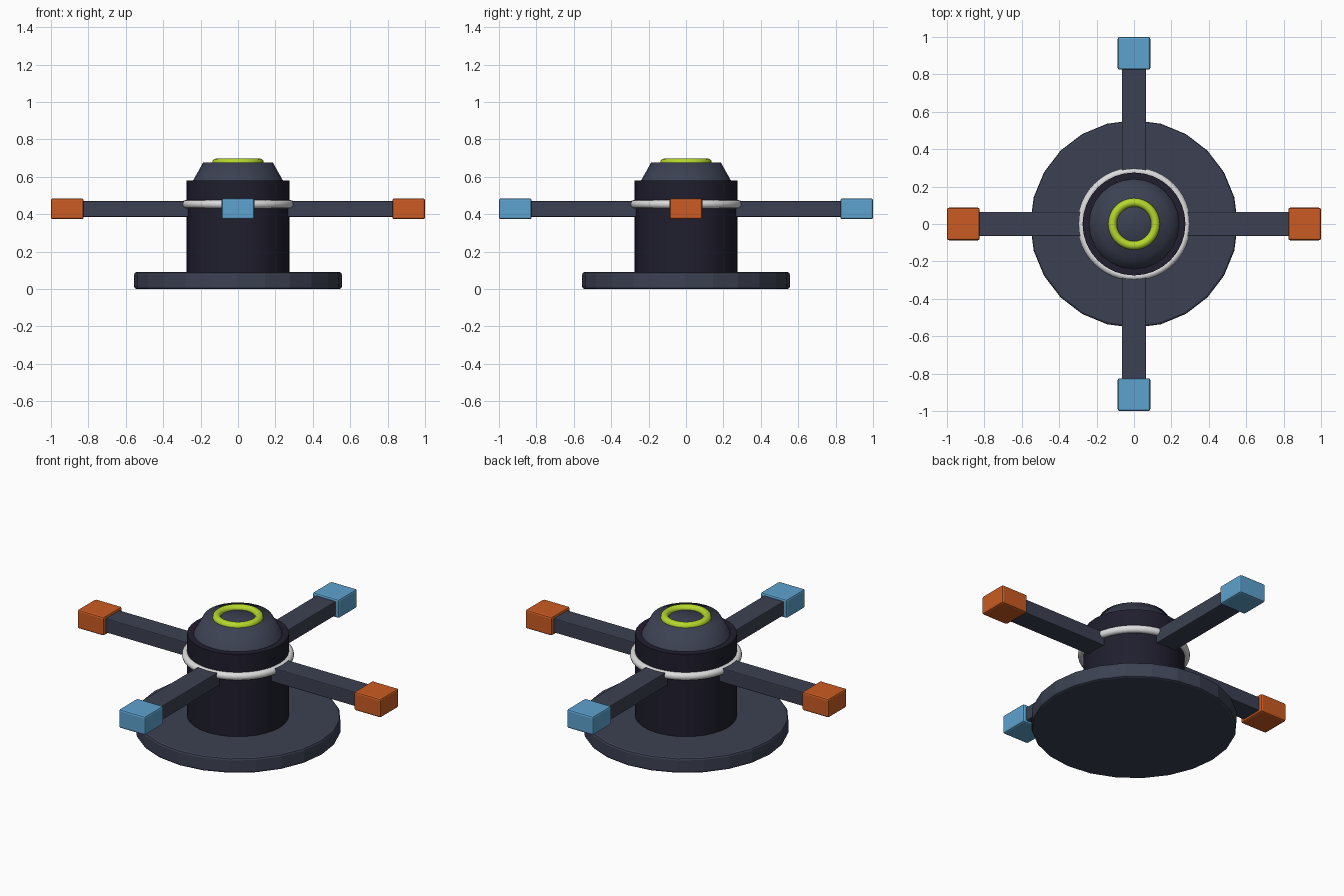
import bpy, math

cube = bpy.data.objects.get("Cube")
if cube:
    bpy.data.objects.remove(cube, do_unlink=True)


def material(name, rgb):
    m = bpy.data.materials.new(name)
    m.use_nodes = True
    m.diffuse_color = (*rgb, 1)
    m.node_tree.nodes["Principled BSDF"].inputs["Base Color"].default_value = (*rgb, 1)
    return m


slate = material("slate", (0.045, 0.053, 0.085))
navy = material("dark navy", (0.014, 0.013, 0.027))
white = material("off white", (0.72, 0.72, 0.72))
lime = material("lime", (0.46, 0.68, 0.025))
orange = material("orange", (0.59, 0.105, 0.016))
blue = material("sky blue", (0.11, 0.36, 0.62))


def finish(name, mat, bevel=0, smooth=None):
    ob = bpy.context.object
    ob.name = name
    ob.data.materials.append(mat)
    if smooth:
        bpy.ops.object.shade_smooth_by_angle(angle=math.radians(smooth))
    if bevel:
        mod = ob.modifiers.new("Bevel", "BEVEL")
        mod.width = bevel
        mod.segments = 2
    return ob


def frustum(name, mat, r1, r2, z1, z2, sides, bevel=0, smooth=30):
    bpy.ops.mesh.primitive_cone_add(vertices=sides, radius1=r1, radius2=r2,
                                    depth=z2 - z1, location=(0, 0, (z1 + z2) / 2))
    return finish(name, mat, bevel, smooth)


def ring(name, mat, major, minor, z):
    bpy.ops.mesh.primitive_torus_add(major_radius=major, minor_radius=minor, major_segments=48,
                                     minor_segments=12, location=(0, 0, z))
    return finish(name, mat, smooth=60)


def radial_box(name, mat, start, end, width, z1, z2, angle, bevel):
    # Box lying along a spoke direction, from start to end radius
    mid = (start + end) / 2
    bpy.ops.mesh.primitive_cube_add(size=1, rotation=(0, 0, angle), location=(
        mid * math.cos(angle), mid * math.sin(angle), (z1 + z2) / 2))
    bpy.context.object.scale = (end - start, width, z2 - z1)
    bpy.ops.object.transform_apply(location=False, rotation=False, scale=True)
    return finish(name, mat, bevel)


# Central hub stack
frustum("base_disc", slate, 0.555, 0.555, 0, 0.09, 24, bevel=0.012, smooth=None)
frustum("column", navy, 0.275, 0.275, 0.08, 0.58, 32)
frustum("cap", slate, 0.243, 0.187, 0.575, 0.675, 24, smooth=65)
ring("collar_ring", white, 0.281, 0.022, 0.453)
ring("top_ring", lime, 0.115, 0.023, 0.675)

# Four spokes with coloured end blocks
for i, side in enumerate(("left", "back", "right", "front")):
    angle = i * math.pi / 2
    radial_box(side + "_arm", slate, 0.1, 0.86, 0.13, 0.386, 0.47, angle, 0.005)
    radial_box(side + "_end_block", blue if i % 2 else orange,
               0.825, 1.0, 0.174, 0.373, 0.484, angle, 0.01)
